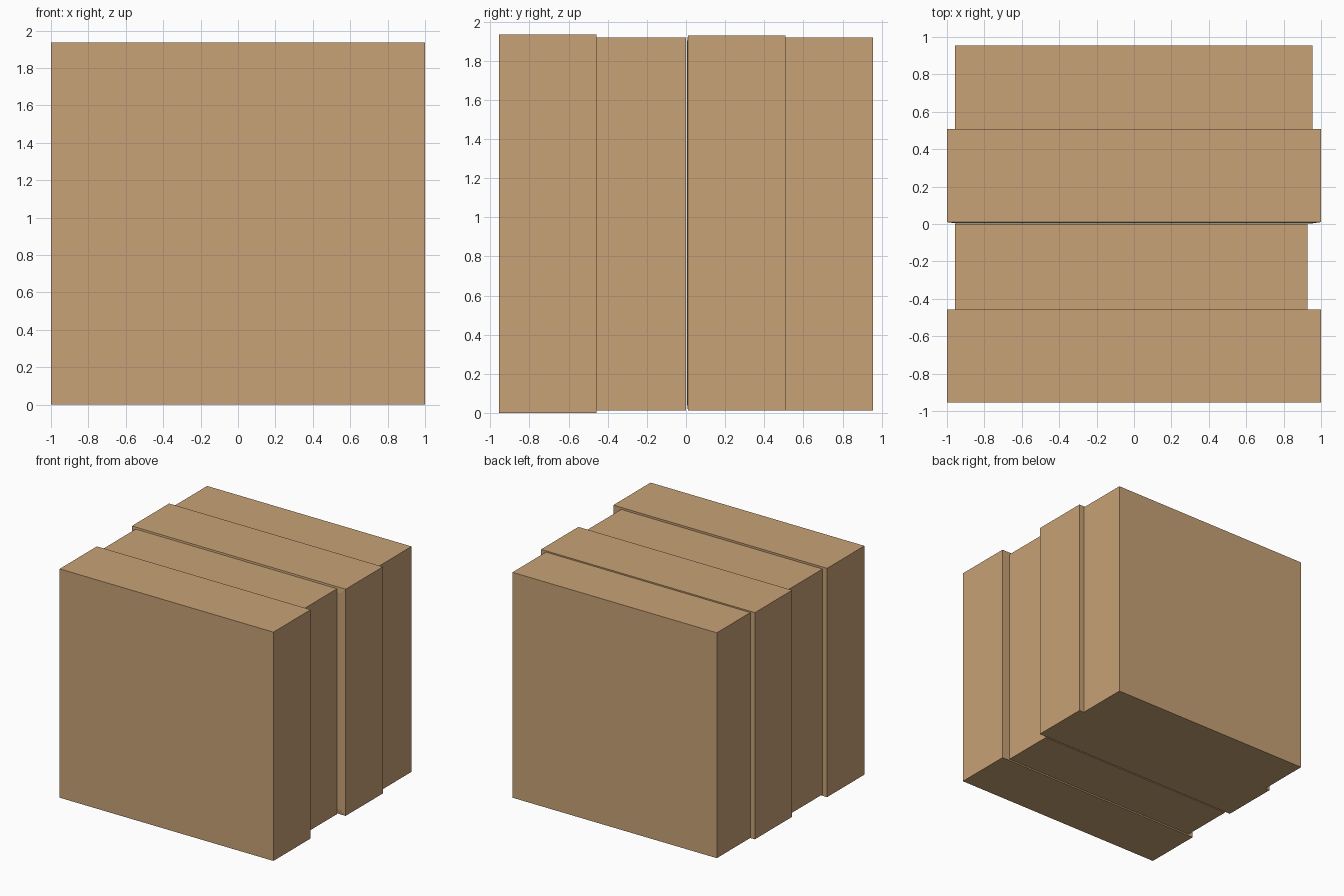
import bpy
import bmesh

if "Cube" in bpy.data.objects:
    bpy.data.objects.remove(bpy.data.objects["Cube"])

wood = bpy.data.materials.new("tan_board")
wood.diffuse_color = (0.58, 0.36, 0.18, 1)
wood.use_nodes = True
wood.node_tree.nodes["Principled BSDF"].inputs["Base Color"].default_value = wood.diffuse_color


def slab(name, x, y, z):
    """Closed box spanning the given (min, max) ranges."""
    bm = bmesh.new()
    bmesh.ops.create_cube(bm, size=1)
    for v in bm.verts:
        v.co = [r[0] if c < 0 else r[1] for c, r in zip(v.co, (x, y, z))]
    mesh = bpy.data.meshes.new(name)
    bm.to_mesh(mesh)
    bm.free()
    mesh.materials.append(wood)
    obj = bpy.data.objects.new(name, mesh)
    bpy.context.collection.objects.link(obj)
    return obj


# Four upright slabs from front to back, wide and narrow alternating
slab("front_wide_slab", (-1, 1), (-0.955, -0.457), (0, 1.935))
slab("front_narrow_slab", (-0.957, 0.927), (-0.457, 0.0), (0.012, 1.918))
rear = slab("rear_wide_slab", (-1, 1), (0.01, 0.508), (0.012, 1.929))
slab("rear_narrow_slab", (-0.957, 0.955), (0.508, 0.955), (0.012, 1.918))

# Very shallow raised panel on the front of the rear wide slab
bm = bmesh.new()
bm.from_mesh(rear.data)
bm.normal_update()
face = min(bm.faces, key=lambda f: f.calc_center_median().y)
bmesh.ops.inset_individual(bm, faces=[face], thickness=0.06, depth=0)
for v in face.verts:
    v.co.y = 0.004
bm.to_mesh(rear.data)
bm.free()
